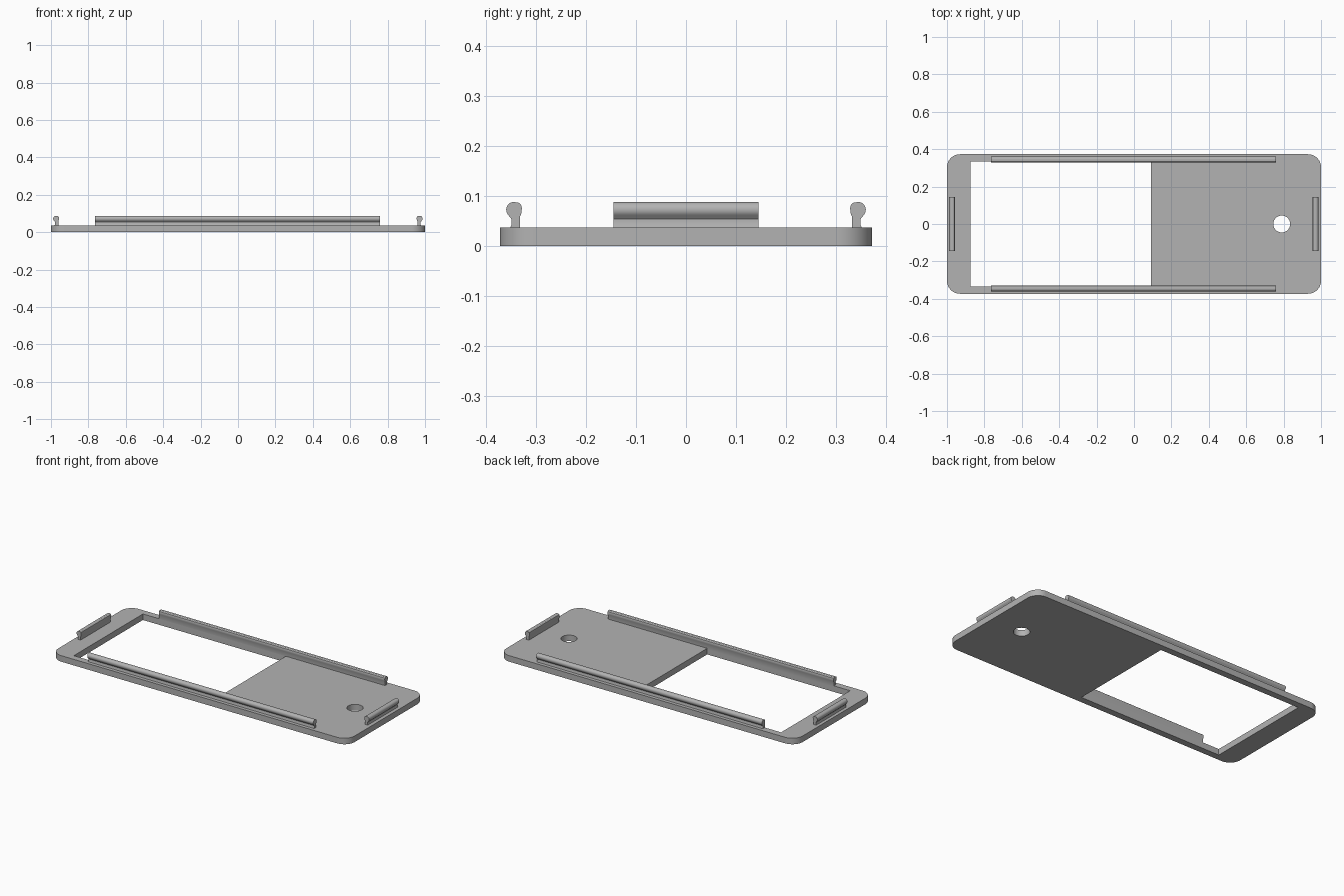
import bpy, bmesh, math
from mathutils import Vector, Matrix

if "Cube" in bpy.data.objects:
    bpy.data.objects.remove(bpy.data.objects["Cube"], do_unlink=True)

GREY = (0.45, 0.45, 0.45, 1)
grey = bpy.data.materials.new("plain grey")
grey.use_nodes = True
grey.diffuse_color = GREY
grey.node_tree.nodes["Principled BSDF"].inputs["Base Color"].default_value = GREY

PLATE_TOP = 0.037


def add_object(name, bm):
    bmesh.ops.recalc_face_normals(bm, faces=bm.faces)
    mesh = bpy.data.meshes.new(name)
    bm.to_mesh(mesh)
    bm.free()
    mesh.materials.append(grey)
    obj = bpy.data.objects.new(name, mesh)
    bpy.context.collection.objects.link(obj)
    return obj


def box(name, lo, hi, corner=0):
    bm = bmesh.new()
    lo, hi = Vector(lo), Vector(hi)
    bmesh.ops.create_cube(bm, size=1, matrix=Matrix.Translation((lo + hi) / 2)
                          @ Matrix.Diagonal((hi - lo).to_4d()))
    if corner:
        upright = [e for e in bm.edges
                   if abs(e.verts[0].co.z - e.verts[1].co.z) > 0.001]
        bmesh.ops.bevel(bm, geom=upright, offset=corner, segments=12,
                        profile=0.5, affect='EDGES')
    return add_object(name, bm)


def smooth(obj):
    bpy.ops.object.select_all(action='DESELECT')
    obj.select_set(True)
    bpy.context.view_layer.objects.active = obj
    bpy.ops.object.shade_smooth_by_angle(angle=math.radians(30))


def cut(obj, cutter):
    mod = obj.modifiers.new("cut", 'BOOLEAN')
    mod.operation = 'DIFFERENCE'
    mod.solver = 'EXACT'
    mod.object = cutter
    bpy.context.view_layer.objects.active = obj
    bpy.ops.object.modifier_apply(modifier=mod.name)
    bpy.data.objects.remove(cutter, do_unlink=True)


# Rounded plate with a window and a round hole
plate = box("base_plate", (-1, -0.373, 0), (1, 0.373, PLATE_TOP), corner=0.07)
cut(plate, box("window_cutter", (-0.875, -0.333, -0.1), (0.09, 0.333, 0.1)))
bm = bmesh.new()
bmesh.ops.create_cone(bm, cap_ends=True, segments=48, radius1=0.045, radius2=0.045,
                      depth=0.2, matrix=Matrix.Translation((0.79, 0, 0)))
cut(plate, add_object("hole_cutter", bm))
smooth(plate)


# Snap rail section: (distance outward from the inner face, height)
def rail_profile():
    pts = [(0.019, 0.03), (0.019, PLATE_TOP + 0.001), (0.017, 0.042), (0.017, 0.054)]
    for i in range(11):  # rounded bead bulging outward
        a = math.radians(-50 + 140 * i / 10)
        pts.append((0.013 + 0.0145 * math.cos(a), 0.0725 + 0.0155 * math.sin(a)))
    pts += [(0.003, 0.087), (-0.002, 0.083), (-0.004, 0.076),
            (-0.003, 0.066), (0, 0.058), (0, 0.03)]
    return pts


def rail(name, inner, start, end, angle):
    # Section is swept along local x, outward is local y
    bm = bmesh.new()
    verts = [bm.verts.new((start, inner + d, z)) for d, z in rail_profile()]
    face = bm.faces.new(verts)
    moved = bmesh.ops.extrude_face_region(bm, geom=[face])["geom"]
    bmesh.ops.translate(bm, vec=(end - start, 0, 0),
                        verts=[v for v in moved if isinstance(v, bmesh.types.BMVert)])
    bm.transform(Matrix.Rotation(math.radians(angle), 4, 'Z'))
    smooth(add_object(name, bm))


# Long rails beside the window, short rails at the ends
rail("back_rail", 0.333, -0.765, 0.76, 0)
rail("front_rail", 0.333, -0.76, 0.765, 180)
rail("left_end_rail", 0.959, -0.145, 0.145, -90)
rail("right_end_rail", 0.961, -0.145, 0.145, 90)
